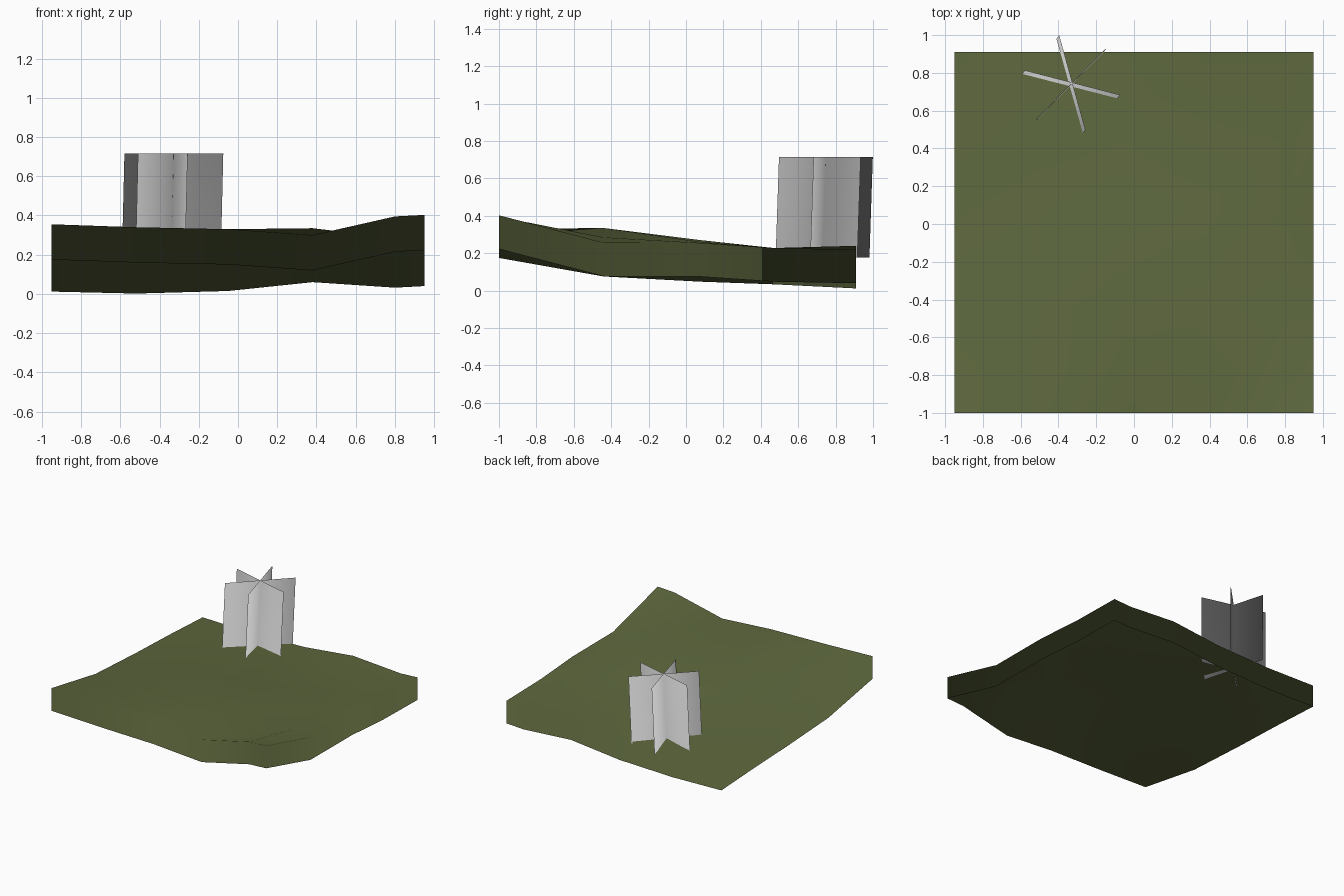
import bpy, bmesh
from math import cos, sin, radians
from mathutils import Vector

cube = bpy.data.objects.get("Cube")
if cube:
    bpy.data.objects.remove(cube, do_unlink=True)


def make_material(name, rgb):
    mat = bpy.data.materials.new(name)
    mat.use_nodes = True
    color = (*rgb, 1.0)
    mat.diffuse_color = color
    mat.node_tree.nodes["Principled BSDF"].inputs["Base Color"].default_value = color
    return mat


def finish(bm, name, mat, normal_at):
    """Turn the bmesh into a smooth object, shaded with normal_at(position)."""
    for face in bm.faces:
        face.smooth = True
    mesh = bpy.data.meshes.new(name)
    bm.to_mesh(mesh)
    bm.free()
    mesh.normals_split_custom_set_from_vertices([normal_at(v.co) for v in mesh.vertices])
    mesh.materials.append(mat)
    obj = bpy.data.objects.new(name, mesh)
    bpy.context.collection.objects.link(obj)


moss = make_material("moss green", (0.11, 0.137, 0.047))
pale = make_material("pale grey", (0.58, 0.58, 0.58))

# Rolling ground: a height grid with a skirt hanging from its rim, open below
SKIRT = 0.18
columns = [-0.95, -0.52, -0.05, 0.38, 0.8, 0.95]
rows = {
    -1.0: [0.355, 0.34, 0.33, 0.3, 0.395, 0.403],
    -0.44: [0.256, 0.295, 0.318, 0.335, 0.285, 0.257],
    0.08: [0.228, 0.245, 0.265, 0.27, 0.26, 0.255],
    0.47: [0.214, 0.21, 0.218, 0.228, 0.226, 0.228],
    0.91: [0.192, 0.182, 0.195, 0.24, 0.212, 0.22],
}
bm = bmesh.new()
grid = [[bm.verts.new((x, y, z)) for x, z in zip(columns, heights)]
        for y, heights in rows.items()]
for near, far in zip(grid, grid[1:]):
    for i in range(len(columns) - 1):
        bm.faces.new((near[i], near[i + 1], far[i + 1], far[i]))
bm.normal_update()


def plan(co):
    return round(co.x, 3), round(co.y, 3)


# The skirt shares the shading of the ground above it
slope = {plan(v.co): v.normal.copy() for v in bm.verts}
rim = [e for e in bm.edges if e.is_boundary]
skirt = bmesh.ops.extrude_edge_only(bm, edges=rim)["geom"]
hem = [g for g in skirt if isinstance(g, bmesh.types.BMVert)]
bmesh.ops.translate(bm, verts=hem, vec=(0, 0, -SKIRT))
finish(bm, "ground", moss, lambda co: slope[plan(co)])

# Foliage cards: three thin two-sided sheets crossing on one leaning axis
foot = Vector((-0.34, 0.73, 0.178))
head = Vector((-0.327, 0.748, 0.715))
HALF_WIDTH = 0.26
GAP = 0.001


def foliage_normal(co):
    outward = Vector((co.x - foot.x, co.y - foot.y, 0)).normalized()
    return (Vector((0, 0, 1)) + outward * 0.5).normalized()


for number, angle in enumerate((-74.5, -14.5, 45.5), 1):
    side = Vector((cos(radians(angle)), sin(radians(angle)), 0)) * HALF_WIDTH
    bm = bmesh.new()
    for s in (side, -side):
        lift = s.cross(head - foot).normalized() * GAP
        corners = (foot - s, foot + s, head + s, head - s)
        bm.faces.new([bm.verts.new(c + lift) for c in corners])
    finish(bm, f"foliage_card_{number}", pale, foliage_normal)
